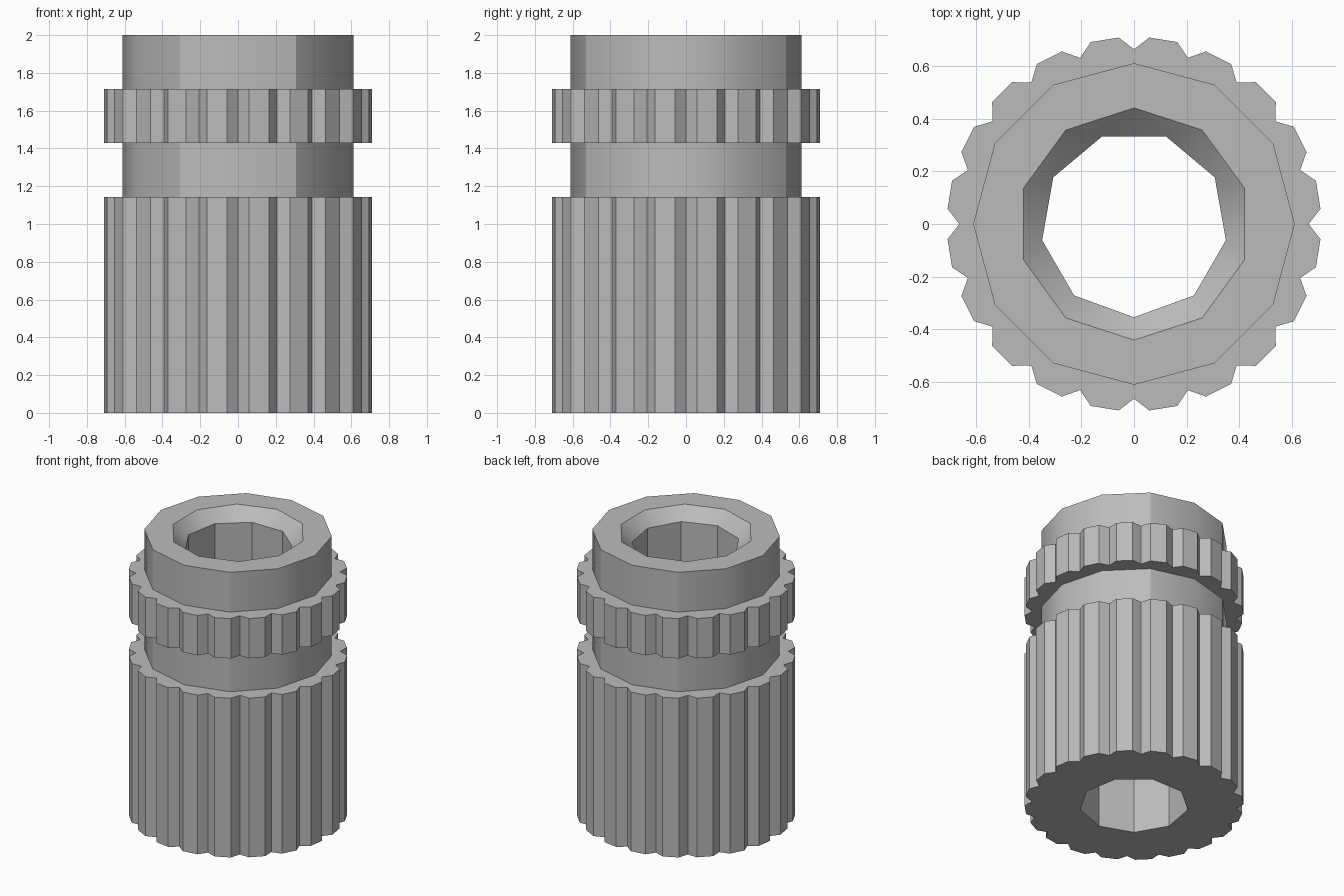
import bpy, bmesh
from math import pi, sin, cos, radians

if "Cube" in bpy.data.objects:
    bpy.data.objects.remove(bpy.data.objects["Cube"])

steel = bpy.data.materials.new("grey steel")
steel.use_nodes = True
steel.diffuse_color = (0.5, 0.5, 0.5, 1)
steel.node_tree.nodes["Principled BSDF"].inputs["Base Color"].default_value = (0.5, 0.5, 0.5, 1)


def polygon(sides, radius):
    """Regular outline with a corner pointing to the front."""
    return [(radius * sin(2 * pi * i / sides), -radius * cos(2 * pi * i / sides))
            for i in range(sides)]


def knurl(teeth, root, tip):
    """Outline of flat-topped teeth with V-shaped notches."""
    pitch = 2 * pi / teeth
    return [(r * sin((i + f) * pitch), -r * cos((i + f) * pitch))
            for i in range(teeth) for f, r in ((0, root), (0.26, tip), (0.74, tip))]


grip = knurl(20, 0.665, 0.712)
core = polygon(12, 0.612)
mouth = polygon(10, 0.442)
bore = polygon(9, 0.355)

# Rings in order up the outside, over the rim and down the bore
step = 2 / 7
rings = [(grip, 0), (grip, 4 * step), (core, 4 * step), (core, 5 * step),
         (grip, 5 * step), (grip, 6 * step), (core, 6 * step), (core, 2),
         (mouth, 2), (bore, 1.915), (bore, 0)]

bm = bmesh.new()
loops = []
for outline, z in rings:
    verts = [bm.verts.new((x, y, z)) for x, y in outline]
    edges = [bm.edges.new((verts[i - 1], verts[i])) for i in range(len(verts))]
    loops.append((outline, z, verts, edges))

for (out_a, za, va, ea), (out_b, zb, vb, eb) in zip(loops, loops[1:] + loops[:1]):
    na, nb = len(va), len(vb)
    if za == zb:                      # flat shoulder
        bmesh.ops.triangle_fill(bm, edges=ea + eb, use_beauty=True)
    elif out_a is out_b:              # straight wall
        for i in range(na):
            bm.faces.new((va[i - 1], va[i], vb[i], vb[i - 1]))
    else:                             # countersink between unlike outlines
        i = j = 0
        while i < na or j < nb:
            if j == nb or (i < na and (i + 1) * nb <= (j + 1) * na):
                bm.faces.new((va[i % na], va[(i + 1) % na], vb[j % nb]))
                i += 1
            else:
                bm.faces.new((va[i % na], vb[(j + 1) % nb], vb[j % nb]))
                j += 1

bmesh.ops.recalc_face_normals(bm, faces=bm.faces[:])

# Four creased corners on the core walls
crease = core[1][0]
for e in bm.edges:
    a, b = (v.co for v in e.verts)
    if (abs(a.z - b.z) > 0.1 and a.xy.length < 0.63
            and abs(abs(a.x) - crease) < 0.001 and abs(a.y) > 0.5):
        e.smooth = False

mesh = bpy.data.meshes.new("knurled_insert")
bm.to_mesh(mesh)
bm.free()
mesh.materials.append(steel)
insert = bpy.data.objects.new("knurled_insert", mesh)
bpy.context.collection.objects.link(insert)
bpy.ops.object.select_all(action='DESELECT')
insert.select_set(True)
bpy.context.view_layer.objects.active = insert
bpy.ops.object.shade_smooth_by_angle(angle=radians(31))
